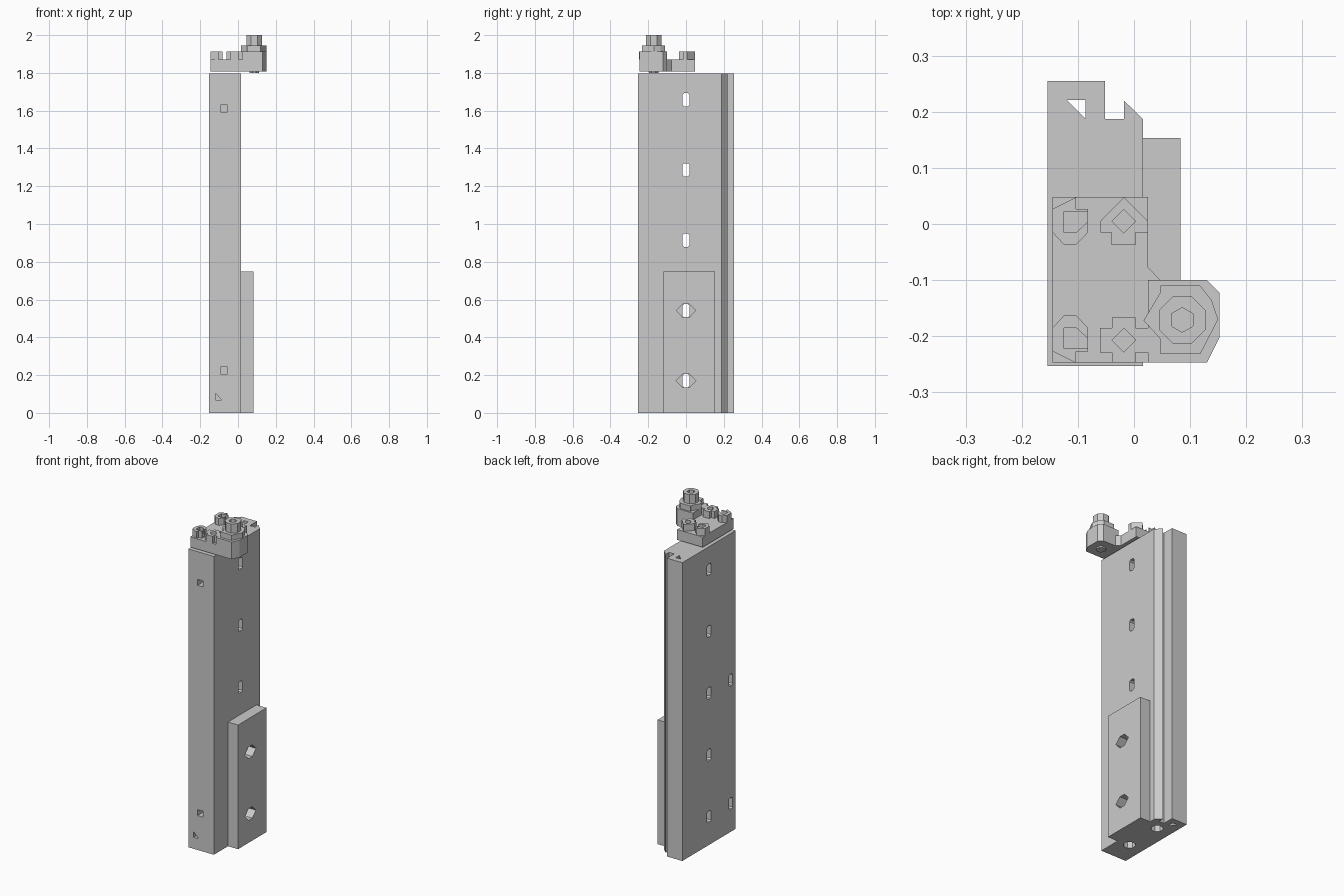
import bpy, bmesh
from math import cos, sin, pi

cube = bpy.data.objects.get("Cube")
if cube:
    bpy.data.objects.remove(cube, do_unlink=True)

grey = bpy.data.materials.new("light_grey")
grey.use_nodes = True
grey.diffuse_color = (0.6, 0.6, 0.6, 1)
grey.node_tree.nodes["Principled BSDF"].inputs["Base Color"].default_value = (0.6, 0.6, 0.6, 1)


def prism(name, outline, lo, hi, axis="z"):
    """Extrude a flat outline from lo to hi along an axis."""
    place = {"x": lambda a, b, d: (d, a, b),
             "y": lambda a, b, d: (a, d, b),
             "z": lambda a, b, d: (a, b, d)}[axis]
    bm = bmesh.new()
    bottom = [bm.verts.new(place(a, b, lo)) for a, b in outline]
    top = [bm.verts.new(place(a, b, hi)) for a, b in outline]
    bm.faces.new(bottom)
    bm.faces.new(top)
    for i in range(len(outline)):
        j = (i + 1) % len(outline)
        bm.faces.new((bottom[i], bottom[j], top[j], top[i]))
    bmesh.ops.recalc_face_normals(bm, faces=bm.faces)
    mesh = bpy.data.meshes.new(name)
    bm.to_mesh(mesh)
    bm.free()
    mesh.materials.append(grey)
    obj = bpy.data.objects.new(name, mesh)
    bpy.context.collection.objects.link(obj)
    return obj


def cut(obj, cutters):
    """Subtract each cutter, then discard it."""
    for cutter in cutters:
        cutter.hide_render = True
        mod = obj.modifiers.new("hole", "BOOLEAN")
        mod.operation, mod.solver, mod.object = "DIFFERENCE", "EXACT", cutter
        bpy.context.view_layer.objects.active = obj
        bpy.ops.object.modifier_apply(modifier=mod.name)
        bpy.data.objects.remove(cutter, do_unlink=True)


def rect(x, y, w, h):
    return [(x - w, y - h), (x + w, y - h), (x + w, y + h), (x - w, y + h)]


def ngon(x, y, r, n, turn=0.0, squash=1.0):
    return [(x + r * cos(2 * pi * i / n + turn), y + squash * r * sin(2 * pi * i / n + turn))
            for i in range(n)]


def slot(y, z):
    w, h, c = 0.018, 0.035, 0.008
    return [(y - w, z - h + c), (y - w + c, z - h), (y + w - c, z - h), (y + w, z - h + c),
            (y + w, z + h - c), (y + w - c, z + h), (y - w + c, z + h), (y - w, z + h - c)]


# Tall rail with a hooked groove along its back edge
TOP = 1.797
SLOTS = [0.17 + 0.372 * i for i in range(5)]
rail = prism("rail", [(-0.154, -0.253), (0.016, -0.253), (0.016, 0.187), (-0.018, 0.22),
                      (-0.018, 0.187), (-0.052, 0.187), (-0.052, 0.255), (-0.154, 0.255)], 0, TOP)
holes = [prism("slot_cutter", slot(0, z), -0.3, 0.3, "x") for z in SLOTS]
holes += [prism("side_slot_cutter", slot(-0.205, z), -0.3, -0.07, "x") for z in SLOTS[0:3:2]]
holes += [prism("front_hole_cutter", rect(-0.074, z, 0.018, 0.018), -0.4, -0.16, "y")
          for z in (0.225, 1.612)]
holes += [prism("bottom_hole_cutter", ngon(-0.06, y, 0.034, 8, pi / 8), -0.1, 0.1)
          for y in (-0.11, 0.12)]
holes.append(prism("corner_channel_cutter",
                   [(-0.12, 0.221), (-0.086, 0.221), (-0.086, 0.187)], -0.1, 2))
holes.append(prism("front_notch_cutter",
                   [(-0.12, 0.104), (-0.12, 0.069), (-0.086, 0.069)], -0.4, -0.2, "y"))
cut(rail, holes)

# Mounting plate with two wide hexagonal holes
plate = prism("mounting_plate", rect(0.0175, 0.374, 0.1355, 0.374), 0.016, 0.083, "x")
cut(plate, [prism("plate_hole_cutter", [(-0.052, z), (-0.018, z - 0.035), (0.018, z - 0.035),
                                        (0.052, z), (0.018, z + 0.035), (-0.018, z + 0.035)],
                  -0.1, 0.3, "x") for z in SLOTS[:2]])

# Bracket: low base and raised corner block
LOW, DECK, HEAD = 1.808, 1.87, 1.912
prism("bracket_base", [(-0.145, -0.247), (0.025, -0.247), (0.025, -0.1), (0.047, -0.1),
                       (0.025, -0.077), (0.025, 0.048), (-0.145, 0.048)], LOW, DECK)
prism("bracket_block", [(0.025, -0.247), (0.13, -0.247), (0.152, -0.203), (0.152, -0.122),
                        (0.13, -0.1), (0.025, -0.1)], LOW, HEAD)

# Tall bolt: flange, socketed cap and end of the shank
BX, BY = 0.086, -0.171
prism("bolt_flange", [(0.047, -0.11), (0.118, -0.11), (0.138, -0.135), (0.15, -0.17),
                      (0.118, -0.232), (0.047, -0.232), (0.047, -0.205), (0.017, -0.172),
                      (0.047, -0.122)], HEAD, 1.945)
cap = prism("bolt_cap", ngon(BX, BY, 0.045, 8, pi / 8), 1.945, 2)
cut(cap, [prism("cap_socket_cutter", ngon(BX, BY, 0.022, 6, pi / 2), 1.965, 2.1)])
prism("bolt_end", ngon(BX, BY, 0.027, 8, pi / 8), TOP + 0.002, LOW)

# Four small screw heads with sockets
left_back = [(-0.145, 0.027), (-0.103, 0.048), (-0.103, 0.027), (-0.082, 0.027),
             (-0.082, -0.015), (-0.103, -0.037), (-0.125, -0.037), (-0.145, -0.015)]
left_front = [(x, -0.2 - y) for x, y in left_back]
right_back = [(-0.06, 0.005), (-0.018, 0.048), (0.025, 0.005), (0.025, -0.015),
              (0.003, -0.015), (0.003, -0.037), (-0.04, -0.037), (-0.04, -0.015), (-0.06, -0.015)]
cross = [(0.021, 0.04), (0.021, 0.022), (0.043, 0.022)]
quarter = cross + [(x, -y) for x, y in reversed(cross)]
right_front = [(x - 0.018, y - 0.207) for x, y in
               quarter + [(-x, -y) for x, y in quarter]]
notch = [(-0.125, -0.015), (-0.103, -0.015), (-0.078, 0.008), (-0.078, 0.022), (-0.125, 0.022)]
for name, outline, socket in (
        ("back_right_screw", left_back, notch),
        ("front_right_screw", left_front, [(x, -0.2 - y) for x, y in notch]),
        ("back_left_screw", right_back, ngon(-0.018, 0.005, 0.021, 4)),
        ("front_left_screw", right_front, ngon(-0.018, -0.207, 0.021, 4))):
    head = prism(name, outline, DECK, HEAD)
    cut(head, [prism("screw_socket_cutter", socket, DECK + 0.008, 2)])
